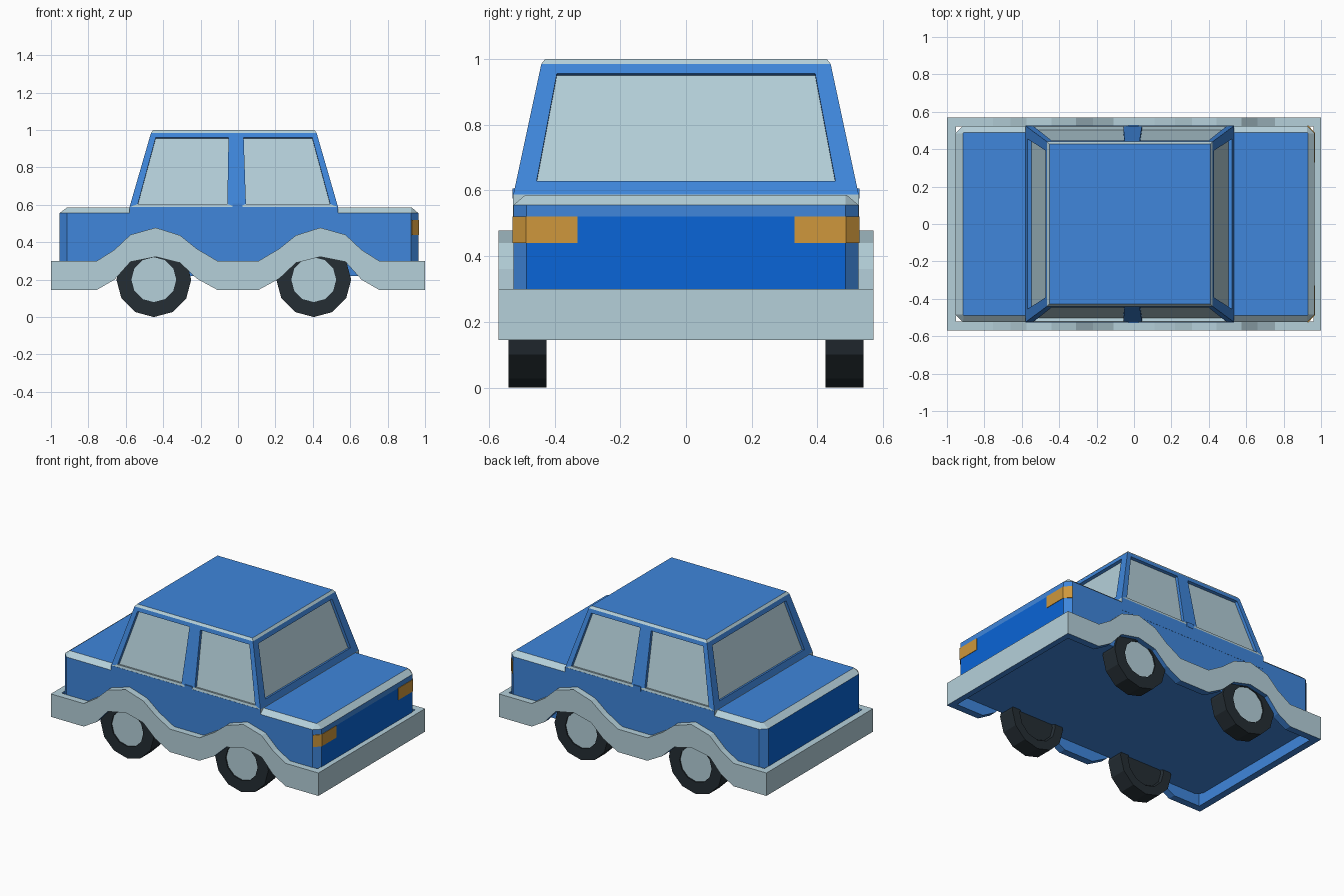
import bpy, bmesh, math
from mathutils import Vector

if "Cube" in bpy.data.objects:
    bpy.data.objects.remove(bpy.data.objects["Cube"])


def mat(name, c):
    m = bpy.data.materials.new(name)
    m.diffuse_color = (*c, 1)
    m.use_nodes = True
    m.node_tree.nodes["Principled BSDF"].inputs["Base Color"].default_value = m.diffuse_color
    return m


BLUE, DEEP, PALE, ORANGE, DARK = range(5)
MATS = [mat("body blue", (0.05, 0.24, 0.71)), mat("deep blue", (0.003, 0.13, 0.68)),
        mat("pale grey blue", (0.46, 0.63, 0.70)), mat("lamp orange", (0.62, 0.31, 0.045)),
        mat("tyre dark", (0.018, 0.027, 0.034))]


def finish(bm, name, rule=None, recalc=True):
    if recalc:
        bmesh.ops.recalc_face_normals(bm, faces=bm.faces)
    bm.normal_update()
    if rule:
        for f in bm.faces:
            f.material_index = rule(f, f.calc_center_median())
    me = bpy.data.meshes.new(name)
    bm.to_mesh(me)
    bm.free()
    for m in MATS:
        me.materials.append(m)
    ob = bpy.data.objects.new(name, me)
    bpy.context.collection.objects.link(ob)
    return ob


def loft(loops, closed=False):
    """Skin rings of points; cap the ends unless closed."""
    bm = bmesh.new()
    rings = [[bm.verts.new(p) for p in lp] for lp in loops]
    n = len(rings[0])
    pairs = list(zip(rings, rings[1:])) + ([(rings[-1], rings[0])] if closed else [])
    for a, b in pairs:
        for i in range(n):
            j = (i + 1) % n
            bm.faces.new((a[i], a[j], b[j], b[i]))
    if not closed:
        bm.faces.new(rings[0])
        bm.faces.new(rings[-1])
    return bm


def octagon(x0, x1, y, c, z):
    return [(x0 + c, -y, z), (x1 - c, -y, z), (x1, -y + c, z), (x1, y - c, z),
            (x1 - c, y, z), (x0 + c, y, z), (x0, y - c, z), (x0, -y + c, z)]


def rect(x0, x1, y, z):
    return [(x0, -y, z), (x1, -y, z), (x1, y, z), (x0, y, z)]


# Lower body with pale shoulder trim and deep blue ends
def body_rule(f, c):
    if f.normal.z > 0.95 or f.normal.z < -0.9:
        return BLUE
    if c.z > 0.556:
        return PALE
    return DEEP if abs(f.normal.x) > 0.95 and (c.z < 0.52 or c.x < 0) else BLUE


finish(loft([octagon(-0.955, 0.965, 0.525, 0.04, 0.22), octagon(-0.955, 0.965, 0.525, 0.04, 0.52),
             octagon(-0.955, 0.965, 0.525, 0.04, 0.555), octagon(-0.915, 0.93, 0.49, 0.005, 0.585)]),
       "lower_body", body_rule)

# Belt section under the cabin
finish(loft([rect(-0.58, 0.535, 0.526, 0.50), rect(-0.58, 0.535, 0.526, 0.588)]), "belt",
       lambda f, c: PALE if abs(f.normal.x) > 0.9 else BLUE)

# Cabin walls with recessed windows
cab = bmesh.new()
Z0, Z1 = 0.588, 0.985


def window_wall(bl, br, tr, tl, left, right, v0, v1, sill):
    P = [Vector(p) for p in (bl, br, tr, tl)]
    nrm = (P[1] - P[0]).cross(P[3] - P[0]).normalized()

    def at(u, v):
        return P[0].lerp(P[1], u).lerp(P[3].lerp(P[2], u), v)
    inner = [at(left, v0), at(1 - right, v0), at(1 - right, v1), at(left, v1)]
    rings = [[cab.verts.new(p) for p in r] for r in (P, inner, [p - nrm * 0.02 for p in inner])]
    for a, b in zip(rings, rings[1:]):
        for i in range(4):
            j = (i + 1) % 4
            f = cab.faces.new((a[i], a[j], b[j], b[i]))
            f.material_index = sill if i == 0 else BLUE
    cab.faces.new(rings[2]).material_index = PALE


B = rect(-0.58, 0.535, 0.525, Z0)
T = rect(-0.465, 0.42, 0.44, Z1)
for k in range(4):
    b0, b1, t0, t1 = (Vector(p) for p in (B[k], B[(k + 1) % 4], T[k], T[(k + 1) % 4]))
    if k % 2:   # front and back screens
        window_wall(b0, b1, t1, t0, 0.06, 0.06, 0.1, 0.925, BLUE)
    else:       # two side windows split by a pillar
        bm_, tm = b0.lerp(b1, 0.515), t0.lerp(t1, 0.515)
        if k == 2:
            bm_, tm = b0.lerp(b1, 0.485), t0.lerp(t1, 0.485)
        window_wall(b0, bm_, tm, t0, 0.07, 0.09, 0.04, 0.935, PALE)
        window_wall(bm_, b1, t1, tm, 0.09, 0.07, 0.04, 0.935, PALE)
finish(cab, "cabin", recalc=False)

# Side pillars lapping over the sill
for s in (-1, 1):
    finish(loft([[(x, s * y, z) for x, y in ((-0.03, 0.5), (0.025, 0.5), (0.025, 0.528), (-0.03, 0.528))]
                 for z in (0.575, 0.606)]), "pillar_foot", lambda f, c: BLUE)

# Roof cap with pale edge
finish(loft([rect(-0.465, 0.42, 0.44, Z1), rect(-0.453, 0.408, 0.428, 1.0)]), "roof",
       lambda f, c: BLUE if abs(f.normal.z) > 0.95 else PALE)

# Wavy bumper band running all round
arch = [(1.0, 0.3, 0.145), (0.755, 0.3, 0.145), (0.66, 0.36, 0.20), (0.575, 0.44, 0.295),
        (0.44, 0.478, 0.322), (0.31, 0.437, 0.29), (0.22, 0.365, 0.205), (0.11, 0.3, 0.145)]
side = [(-x, t, b) for x, t, b in arch] + arch[::-1]
sections = []
for s, pts in ((-1, side), (1, side[::-1])):
    for x, t, b in pts:
        xi, yi = max(-0.953, min(0.96, x)), s * 0.522
        sections.append([(x, s * 0.57, b), (x, s * 0.57, t), (xi, yi, t), (xi, yi, b)])


def band_rule(f, c):
    outward = f.normal.x * c.x > 0.5 and abs(c.x) > 0.98 or f.normal.y * c.y > 0.2
    return PALE if outward or f.normal.z > 0.3 else BLUE


finish(loft(sections, closed=True), "bumper_band", band_rule)

# Wrap-round lamps
lamp = [(0.968, 0.33), (0.968, 0.487), (0.93, 0.5285), (0.92, 0.515), (0.95, 0.48), (0.95, 0.33)]
for s in (-1, 1):
    finish(loft([[(x, s * y, z) for x, y in lamp] for z in (0.44, 0.52)]), "front_lamp",
           lambda f, c: ORANGE)

# Twelve-sided wheels with recessed pale hubs
profile = [(0.13, 0.44), (0.14, 0.425), (0.2, 0.425), (0.2, 0.54), (0.12, 0.54), (0.12, 0.532)]
for wx in (-0.45, 0.405):
    for s in (-1, 1):
        rings = [[(wx + r * math.cos(i * math.pi / 6), s * y, 0.2 + r * math.sin(i * math.pi / 6))
                  for i in range(12)] for r, y in profile]
        finish(loft(rings), "wheel",
               lambda f, c: PALE if len(f.verts) == 12 and abs(c.y) > 0.5 else DARK)
